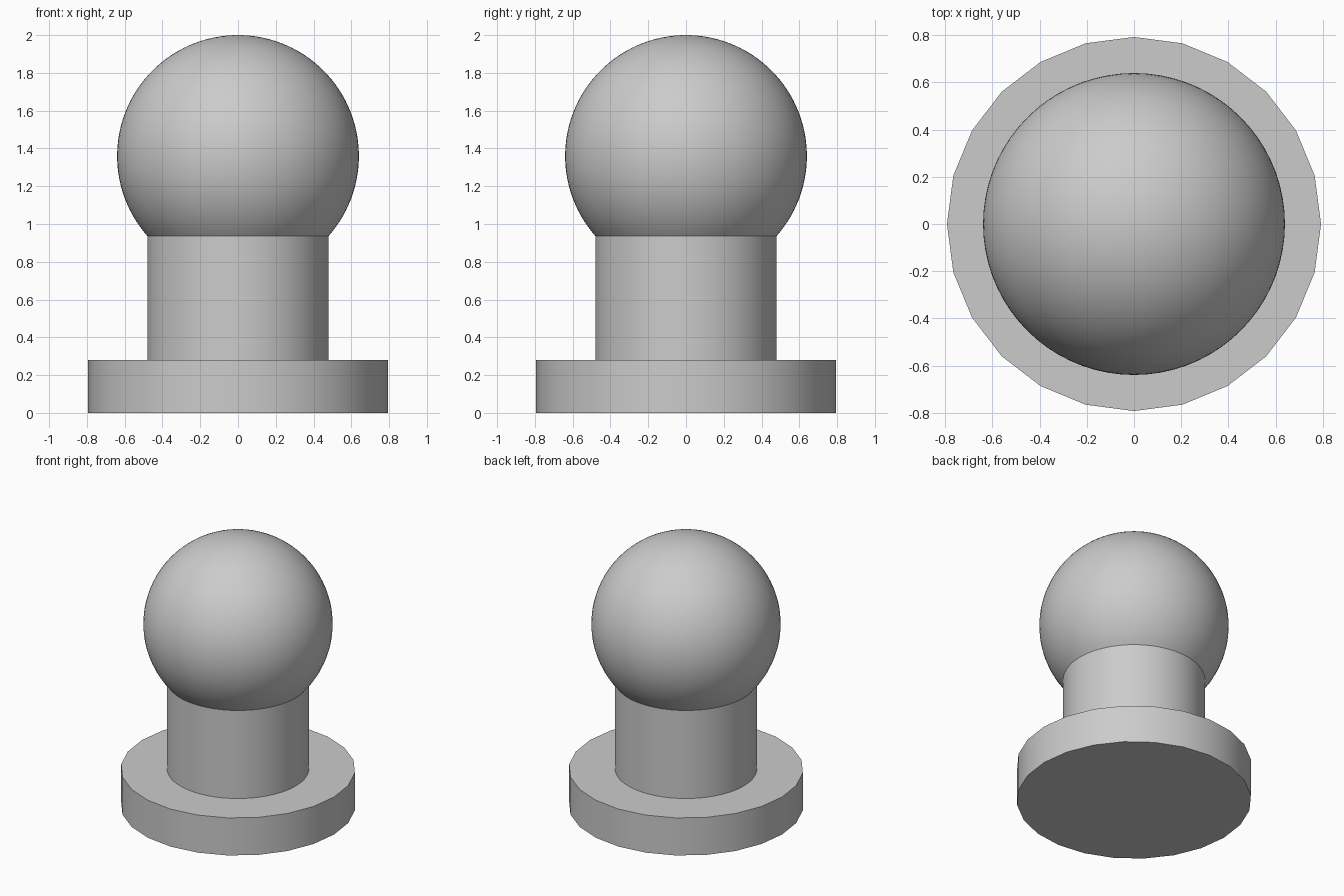
import bpy
import bmesh
from math import cos, sin, radians, sqrt, tau

cube = bpy.data.objects.get("Cube")
if cube:
    bpy.data.objects.remove(cube, do_unlink=True)

grey = bpy.data.materials.new("plain_grey")
grey.use_nodes = True
colour = (0.6, 0.6, 0.6, 1)
grey.diffuse_color = colour
grey.node_tree.nodes["Principled BSDF"].inputs["Base Color"].default_value = colour


def turned_part(name, profile, sides):
    """Revolve (radius, height) points around z; zero radius makes a pole."""
    bm = bmesh.new()
    rings = []
    for r, z in profile:
        if r < 1e-5:
            rings.append([bm.verts.new((0, 0, z))] * sides)
        else:
            rings.append([bm.verts.new((r * cos(tau * i / sides), r * sin(tau * i / sides), z))
                          for i in range(sides)])
    for low, high in zip(rings, rings[1:]):
        for i in range(sides):
            j = (i + 1) % sides
            corners = dict.fromkeys((low[i], low[j], high[j], high[i]))
            bm.faces.new(list(corners))
    # Close any open end with a flat cap
    for ring, flip in ((rings[0], True), (rings[-1], False)):
        if ring[0] is not ring[1]:
            bm.faces.new(ring[::-1] if flip else ring)
    mesh = bpy.data.meshes.new(name)
    bm.to_mesh(mesh)
    bm.free()
    mesh.materials.append(grey)
    obj = bpy.data.objects.new(name, mesh)
    bpy.context.collection.objects.link(obj)
    bpy.ops.object.select_all(action='DESELECT')
    obj.select_set(True)
    bpy.context.view_layer.objects.active = obj
    bpy.ops.object.shade_smooth_by_angle(angle=radians(30))
    return obj


BASE_TOP, NECK_RADIUS, BALL_RADIUS = 0.28, 0.48, 0.64
BALL_CENTRE = 2 - BALL_RADIUS
NECK_TOP = BALL_CENTRE - sqrt(BALL_RADIUS ** 2 - NECK_RADIUS ** 2)

# Faceted foot disc
turned_part("base_disc", [(0.793, 0), (0.793, BASE_TOP)], 24)

# Round neck
turned_part("neck", [(NECK_RADIUS, BASE_TOP), (NECK_RADIUS, NECK_TOP)], 72)

# Ball, cut off where it meets the neck
start = radians(-41.41)
steps = 44
ball = []
for k in range(steps + 1):
    a = start + (radians(90) - start) * k / steps
    ball.append((BALL_RADIUS * cos(a), BALL_CENTRE + BALL_RADIUS * sin(a)))
turned_part("ball", ball, 72)
